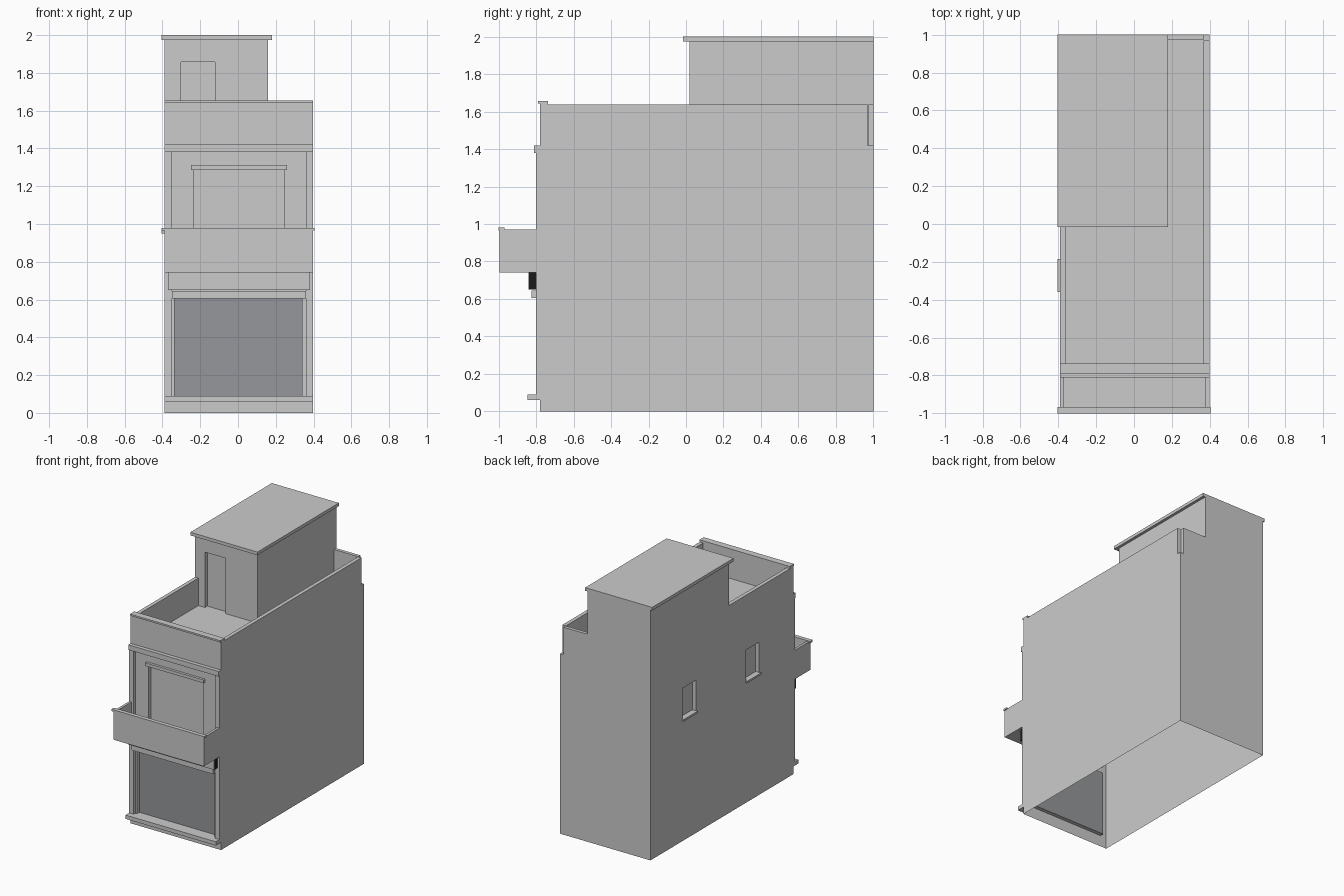
import bpy, bmesh
from mathutils import Vector

if "Cube" in bpy.data.objects:
    bpy.data.objects.remove(bpy.data.objects["Cube"])


def material(name, c):
    m = bpy.data.materials.new(name)
    m.diffuse_color = (*c, 1)
    m.use_nodes = True
    m.node_tree.nodes["Principled BSDF"].inputs["Base Color"].default_value = m.diffuse_color
    return m


DARK = material("dark_shutter", (0.30, 0.31, 0.325))
BLACK = material("black", (0.01, 0.01, 0.01))
GREY = material("grey", (0.8, 0.8, 0.8))


def finish(name, bm, mats=()):
    me = bpy.data.meshes.new(name)
    bm.to_mesh(me)
    bm.free()
    for m in mats:
        me.materials.append(m)
    ob = bpy.data.objects.new(name, me)
    bpy.context.collection.objects.link(ob)
    return ob


def box(name, x, y, z, mats=()):
    bm = bmesh.new()
    bmesh.ops.create_cube(bm, size=1)
    for v in bm.verts:
        v.co = [r[0] if c < 0 else r[1] for c, r in zip(v.co, (x, y, z))]
    return finish(name, bm, mats)


def quad(bm, pts, toward, mat=0):
    f = bm.faces.new([bm.verts.new(p) for p in pts])
    f.normal_update()
    if f.normal.dot(Vector(toward)) < 0:
        f.normal_flip()
    f.material_index = mat


def wall(bm, place, rng, out, holes, depth):
    """Flat wall split around recessed openings (u0, u1, v0, v1, material)."""
    us = sorted({rng[0], rng[1], *[u for h in holes for u in h[:2]]})
    vs = sorted({rng[2], rng[3], *[v for h in holes for v in h[2:4]]})
    for a, b in zip(us, us[1:]):
        for c, d in zip(vs, vs[1:]):
            mu, mv = (a + b) / 2, (c + d) / 2
            if not any(h[0] < mu < h[1] and h[2] < mv < h[3] for h in holes):
                quad(bm, [place(a, c, 0), place(b, c, 0), place(b, d, 0), place(a, d, 0)], out)
    for a, b, c, d, m in holes:
        ring = [(a, c), (b, c), (b, d), (a, d)]
        quad(bm, [place(u, v, depth) for u, v in ring], out, m)
        mid = Vector(place((a + b) / 2, (c + d) / 2, depth / 2))
        for p, q in zip(ring, ring[1:] + ring[:1]):
            pts = [Vector(t) for t in (place(*p, 0), place(*q, 0), place(*q, depth), place(*p, depth))]
            quad(bm, pts, mid - (pts[0] + pts[2]) / 2)


def shell(name, x, y, z, front=(), left=(), depth=0.03):
    """Open-bottomed block with recessed openings on the front and left."""
    bm = bmesh.new()
    wall(bm, lambda u, v, d: (u, y[0] + d, v), (*x, *z), (0, -1, 0), front, depth)
    wall(bm, lambda u, v, d: (x[0] + d, u, v), (*y, *z), (-1, 0, 0), left, depth)
    wall(bm, lambda u, v, d: (u, y[1], v), (*x, *z), (0, 1, 0), (), 0)
    wall(bm, lambda u, v, d: (x[1], u, v), (*y, *z), (1, 0, 0), (), 0)
    wall(bm, lambda u, v, d: (u, v, z[1]), (*x, *y), (0, 0, 1), (), 0)
    bmesh.ops.remove_doubles(bm, verts=bm.verts, dist=1e-5)
    return finish(name, bm, (GREY, DARK))


L, R, F, B, ROOF, TOP = -0.39, 0.398, -0.78, 1.0, 1.42, 1.637
SIDE_WINDOWS = [(-0.355, -0.19), (0.435, 0.60)]

# main building with shutter opening, upper opening and side windows
shell("main_body", (L, R), (F, B), (0, ROOF),
      front=[(-0.335, 0.34, 0.09, 0.605, 1), (-0.235, 0.245, 0.76, 1.29, 0)],
      left=[(a, b, 0.965, 1.205, 0) for a, b in SIDE_WINDOWS])
for i, (a, b) in enumerate(SIDE_WINDOWS):
    box(f"side_window_sill_{i}", (-0.405, L + 0.03), (a - 0.005, b + 0.005), (0.95, 0.965))

# roof parapets, leaving the small notch at the rear right corner
box("front_parapet", (L, R), (F, -0.74), (ROOF, 1.642))
box("front_parapet_cap", (L, R), (-0.79, -0.737), (1.642, 1.655))
box("right_parapet", (R - 0.03, R), (-0.74, 0.97), (ROOF, TOP))
box("left_parapet", (L, L + 0.03), (-0.74, 0.02), (ROOF, TOP))
box("back_parapet", (0.158, R - 0.03), (0.973, B), (ROOF, TOP))

# rooftop stair room with door recess and slab
shell("stair_room", (L, 0.158), (0.02, B), (ROOF, 1.975),
      front=[(-0.303, -0.123, ROOF, 1.857, 0)])
box("stair_room_roof", (-0.405, 0.18), (-0.015, B), (1.975, 2.0))

# facade trim
box("left_pilaster", (L, -0.35), (-0.80, F), (0.09, 1.38))
box("right_pilaster", (0.36, R), (-0.80, F), (0.09, 1.38))
box("front_cornice", (L, R), (-0.81, F), (1.38, ROOF))
box("upper_lintel", (-0.25, 0.26), (-0.80, F), (1.287, 1.312))
box("front_sill", (L, R), (-0.845, F), (0.06, 0.09))
box("shutter_box", (-0.35, 0.36), (-0.825, F), (0.605, 0.645))

# black-sided fascia box with grey front
box("fascia_box", (-0.37, 0.38), (-0.838, F), (0.65, 0.742), (BLACK,))
box("fascia_front", (-0.37, 0.38), (-0.84, -0.838), (0.65, 0.742))

# balcony
box("balcony_floor", (L, R), (-0.995, F), (0.742, 0.76))
box("balcony_front", (L, R), (-0.995, -0.97), (0.76, 0.97))
box("balcony_left", (L, L + 0.02), (-0.97, F), (0.76, 0.97))
box("balcony_right", (R - 0.02, R), (-0.97, F), (0.76, 0.97))
box("balcony_cap", (-0.405, 0.405), (-1.0, -0.968), (0.965, 0.98))
